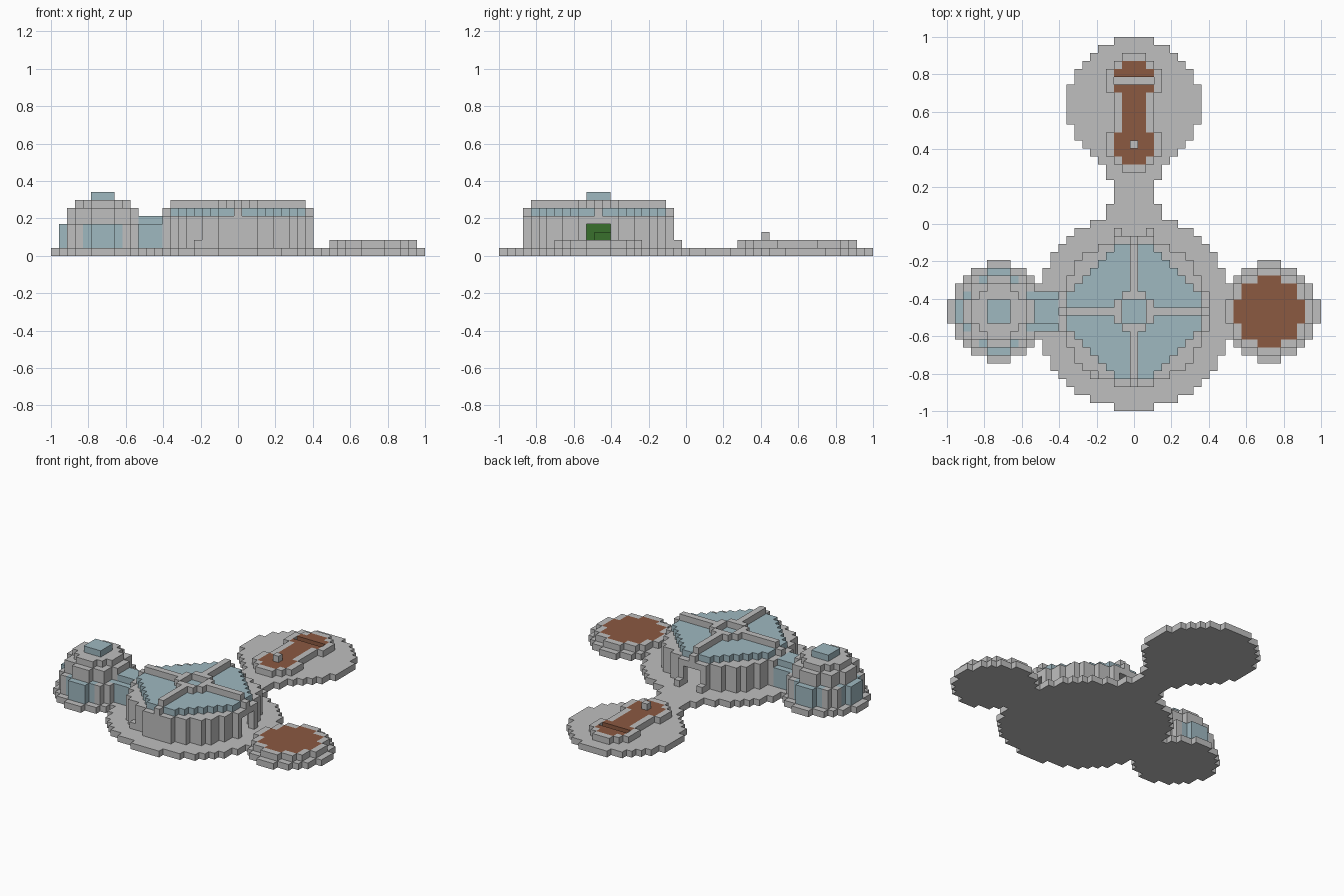
import bpy
import bmesh
from mathutils import Vector

cube = bpy.data.objects.get("Cube")
if cube:
    bpy.data.objects.remove(cube)

COUNT = 47                      # blocks along the longest side
SIZE = 2 / COUNT


def material(name, colour):
    mat = bpy.data.materials.new(name)
    mat.use_nodes = True
    mat.diffuse_color = (*colour, 1)
    mat.node_tree.nodes["Principled BSDF"].inputs["Base Color"].default_value = (*colour, 1)
    return mat


GREY, GLASS, SOIL, GREEN = range(4)
MATERIALS = [
    material("concrete grey", (0.52, 0.52, 0.52)),
    material("pale blue glass", (0.345, 0.48, 0.53)),
    material("brown soil", (0.26, 0.1, 0.053)),
    material("plant green", (0.04, 0.16, 0.025)),
]
parts = {}


def disc(cx, cy, r):
    """Block columns inside a stepped circle."""
    return {(cx + x, cy + y) for x in range(-r, r + 1) for y in range(-r, r + 1)
            if x * x + y * y <= (r + 0.25) ** 2}


def rect(x0, x1, y0, y1):
    return {(x, y) for x in range(x0, x1 + 1) for y in range(y0, y1 + 1)}


def row(y0, y1, half):
    return rect(MID - half, MID + half, y0, y1)


def grow(cells):
    steps = ((0, 0), (1, 0), (-1, 0), (0, 1), (0, -1))
    return {(x + a, y + b) for x, y in cells for a, b in steps}


def fill(part, columns, layers, colour=GREY):
    blocks = parts.setdefault(part, {})
    for x, y in columns:
        for z in layers:
            blocks[x, y, z] = colour


def build(name, blocks, occupied):
    """Turn blocks into a mesh of exposed faces and merge the flat areas."""
    bm = bmesh.new()
    corners = {}

    def corner(p):
        if p not in corners:
            corners[p] = bm.verts.new(((p[0] - COUNT / 2) * SIZE,
                                       (p[1] - COUNT / 2) * SIZE, p[2] * SIZE))
        return corners[p]

    for cell, colour in blocks.items():
        for axis in range(3):
            u, v = (axis + 1) % 3, (axis + 2) % 3
            for side in (0, 1):
                near = list(cell)
                near[axis] += 2 * side - 1
                if tuple(near) in occupied:
                    continue
                loop = []
                for a, b in ((0, 0), (1, 0), (1, 1), (0, 1)):
                    p = list(cell)
                    p[axis] += side
                    p[u] += a
                    p[v] += b
                    loop.append(corner(tuple(p)))
                face = bm.faces.new(loop if side else loop[::-1])
                face.material_index = colour
    bmesh.ops.dissolve_limit(bm, angle_limit=0.01, verts=bm.verts, edges=bm.edges,
                             delimit={'MATERIAL', 'NORMAL'})
    bmesh.ops.triangulate(bm, faces=[f for f in bm.faces if len(f.verts) > 4])
    mesh = bpy.data.meshes.new(name)
    bm.to_mesh(mesh)
    bm.free()
    for mat in MATERIALS:
        mesh.materials.append(mat)
    bpy.context.collection.objects.link(bpy.data.objects.new(name, mesh))


MID = COUNT // 2
CY = 12                         # row through the three front discs
WEST, EAST, NORTH = 6, 40, 38

# Ground slab: four discs joined by a neck with stepped corners
slab = disc(MID, CY, 12) | disc(WEST, CY, 6) | disc(EAST, CY, 6) | disc(MID, NORTH, 8)
slab |= row(24, 30, 2) | row(24, 25, 3) | row(29, 30, 3)
fill("ground_slab", slab, [0])

# Round planting bed
fill("round_bed", disc(EAST, CY, 5), [1])
fill("round_bed", disc(EAST, CY, 4), [1], SOIL)

# Long bed with a kerb, a groove and a small post
long_bed = row(31, 43, 1) | row(32, 34, 2) | row(40, 42, 2)
groove = row(41, 41, 2)
fill("long_bed", grow(long_bed) - groove, [1])
fill("long_bed", long_bed - groove, [1], SOIL)
fill("bed_post", {(MID, 33)}, [2])

# Main hall wall, open on the left and at the back
doors = rect(MID + 7, MID + 9, CY - 1, CY + 1) | row(CY + 7, CY + 9, 1)
wall = disc(MID, CY, 9)
fill("hall_wall", wall - disc(MID, CY, 8) - doors, [1, 2, 3])
fill("hall_wall", wall - disc(MID, CY, 7), [4])
fill("hall_wall", {(MID - 5, CY - 8)}, [1])
fill("door_posts", {(MID - 2, CY + 10), (MID + 2, CY + 10)}, [1])

# Glass roof with crossing beams and a raised collar round the skylight
roof = {(x, y) for x, y in disc(MID, CY, 8) if abs(x - MID) + abs(y - CY) <= 10}
fill("glass_roof", roof, [5], GLASS)
for reach, layer in ((9, 5), (8, 6)):
    beams = row(CY - reach, CY + reach, 0) | rect(MID - reach, MID + reach, CY, CY)
    inner = roof if layer == 5 else set()
    fill("roof_beams", beams - inner, [layer])
skylight = rect(MID - 1, MID + 1, CY - 1, CY + 1)
fill("roof_beams", grow(skylight), [6])
for x, y in skylight:
    del parts["roof_beams"][x, y, 6]

# Plants inside the hall
fill("plants", skylight, [1, 2, 3], GREEN)
fill("plants", rect(MID + 3, MID + 3, CY, CY + 1), [1, 2], GREEN)

# Glass tunnel to the small dome
fill("glass_tunnel", rect(11, 13, CY - 2, CY + 2), [1, 2, 3], GLASS)
fill("glass_tunnel", rect(11, 13, CY - 1, CY + 1), [4], GLASS)

# Small dome: glass bays between corner piers, stepped roof and glass cap
base = disc(WEST, CY, 5)
piers = {(x, y) for x, y in base if min(abs(x - WEST), abs(y - CY)) >= 3}
fill("dome_bays", base - piers, [1, 2, 3], GLASS)
fill("dome_piers", piers, [1, 2, 3])
fill("dome_roof", disc(WEST, CY, 4), [4, 5])
fill("dome_roof", disc(WEST, CY, 3), [6])
fill("dome_cap", rect(WEST - 1, WEST + 1, CY - 1, CY + 1), [7], GLASS)

# Earlier parts keep any shared block, so none is built twice
occupied = set()
for blocks in parts.values():
    for cell in [c for c in blocks if c in occupied]:
        del blocks[cell]
    occupied |= set(blocks)
for name, blocks in parts.items():
    build(name, blocks, occupied)
